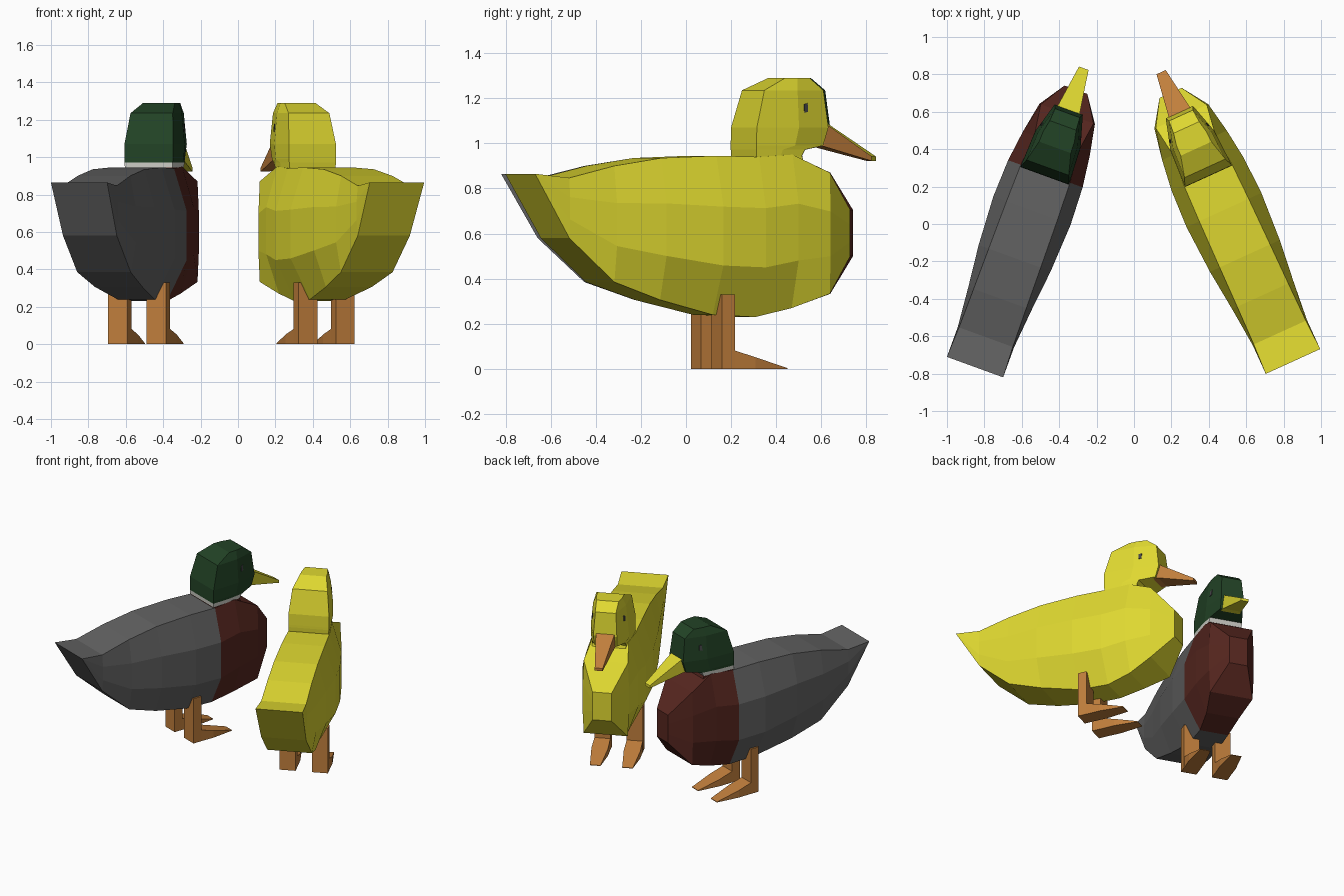
import bpy, bmesh, math

cube = bpy.data.objects.get("Cube")
if cube:
    bpy.data.objects.remove(cube)


def make_material(name, rgb):
    mat = bpy.data.materials.new(name)
    mat.use_nodes = True
    mat.diffuse_color = (*rgb, 1)
    mat.node_tree.nodes["Principled BSDF"].inputs["Base Color"].default_value = (*rgb, 1)
    return mat


YELLOW = make_material("yellow", (0.74, 0.69, 0.03))
GREY = make_material("grey", (0.125, 0.125, 0.125))
GREEN = make_material("dark green", (0.016, 0.056, 0.019))
BROWN = make_material("chestnut brown", (0.095, 0.02, 0.014))
WHITE = make_material("collar white", (0.65, 0.65, 0.6))
ORANGE = make_material("orange", (0.53, 0.21, 0.045))
EYE = make_material("eye grey", (0.06, 0.06, 0.065))


def loft(name, rings, mats, root, rule=None):
    """Skin a list of equal-length rings, cap both ends and merge doubles."""
    bm = bmesh.new()
    rows = [[bm.verts.new(p) for p in ring] for ring in rings]
    count = len(rows[0])
    for a, b in zip(rows, rows[1:]):
        for i in range(count):
            j = (i + 1) % count
            bm.faces.new((a[i], a[j], b[j], b[i]))
    bm.faces.new(rows[0])
    bm.faces.new(rows[-1])
    bmesh.ops.remove_doubles(bm, verts=bm.verts, dist=0.0005)
    bmesh.ops.recalc_face_normals(bm, faces=bm.faces)
    if rule:
        for f in bm.faces:
            f.material_index = rule(f.calc_center_median())
    mesh = bpy.data.meshes.new(name)
    bm.to_mesh(mesh)
    bm.free()
    for m in mats:
        mesh.materials.append(m)
    obj = bpy.data.objects.new(name, mesh)
    bpy.context.collection.objects.link(obj)
    obj.parent = root
    return obj


# Body stations: distance from tail, top z, bottom z, half widths top, middle, bottom
BODY = [
    (0.0, 0.865, 0.865, 0.16, 0.16, 0.16),
    (0.17, 0.847, 0.58, 0.153, 0.16, 0.153),
    (0.39, 0.90, 0.385, 0.15, 0.18, 0.152),
    (0.62, 0.935, 0.306, 0.148, 0.205, 0.135),
    (0.89, 0.945, 0.24, 0.145, 0.22, 0.105),
    (1.10, 0.94, 0.23, 0.14, 0.212, 0.10),
    (1.27, 0.95, 0.27, 0.125, 0.19, 0.115),
    (1.44, 0.87, 0.333, 0.15, 0.158, 0.15),
    (1.578, 0.705, 0.50, 0.065, 0.065, 0.065),
]


def body_ring(y, top, bottom, w_top, w_mid, w_low):
    upper = bottom + 0.68 * (top - bottom)
    lower = bottom + 0.31 * (top - bottom)
    side = [(w_top, top), (w_mid, upper), (w_mid, lower), (w_low, bottom)]
    return [(w, y, z) for w, z in side] + [(-w, y, z) for w, z in reversed(side)]


def head_ring(z, back, mid, front):
    """Six-sided level; each station is (distance from tail, half width)."""
    side = [back, mid, front]
    return [(w, y, z) for y, w in side] + [(-w, y, z) for y, w in reversed(side)]


NECK_TOP = head_ring(0.945, (1.09, 0.136), (1.21, 0.13), (1.32, 0.115))
COLLAR_TOP = head_ring(0.972, (1.088, 0.137), (1.22, 0.131), (1.335, 0.115))
NECK = [head_ring(0.80, (1.12, 0.12), (1.22, 0.12), (1.36, 0.11)), NECK_TOP]
HEAD = [
    COLLAR_TOP,
    head_ring(0.99, (1.088, 0.138), (1.28, 0.13), (1.44, 0.078)),
    head_ring(1.07, (1.09, 0.138), (1.30, 0.128), (1.465, 0.08)),
    head_ring(1.235, (1.135, 0.12), (1.30, 0.112), (1.445, 0.07)),
    head_ring(1.29, (1.25, 0.09), (1.31, 0.088), (1.375, 0.075)),
]


def box_ring(y, w, low, high, x=0.0):
    return [(x - w, y, low), (x + w, y, low), (x + w, y, high), (x - w, y, high)]


def eye_point(side, y, z, lift):
    """Point just off the cheek surface."""
    t = (z - 1.07) / 0.165
    mid = 0.128 - 0.016 * t
    front = 0.08 - 0.01 * t
    end = 1.465 - 0.02 * t
    return (side * (mid + (front - mid) * (y - 1.30) / (end - 1.30) + lift), y, z)


def build_duck(kind, place, turn, back, breast, collar, head, bill):
    root = bpy.data.objects.new(kind + "_duck", None)
    root.hide_render = True
    bpy.context.collection.objects.link(root)
    root.location = (*place, 0)
    root.rotation_euler.z = math.radians(turn)

    loft(kind + "_body", [body_ring(*s) for s in BODY], [back, breast], root,
         lambda c: int(c.y > 1.10))
    loft(kind + "_neck", NECK, [breast], root)
    loft(kind + "_collar", [NECK_TOP, COLLAR_TOP], [collar], root)
    loft(kind + "_head", HEAD, [head], root)

    # Bill tapers forward and down
    loft(kind + "_bill", [box_ring(1.42, 0.066, 0.985, 1.095),
                          box_ring(1.455, 0.064, 0.985, 1.09),
                          box_ring(1.70, 0.027, 0.922, 0.942)], [bill], root)

    for label, side in (("left", -1), ("right", 1)):
        # Eye plate
        corners = [(1.333, 1.135), (1.352, 1.14), (1.352, 1.178), (1.333, 1.173)]
        loft(f"{kind}_{label}_eye",
             [[eye_point(side, y, z, lift) for y, z in corners] for lift in (-0.004, 0.004)],
             [EYE], root)
        # Leg post and wedge foot
        x = side * 0.11
        loft(f"{kind}_{label}_leg", [box_ring(0.907, 0.055, 0, 0.33, x),
                                     box_ring(0.97, 0.055, 0, 0.33, x)], [ORANGE], root)
        loft(f"{kind}_{label}_foot", [box_ring(0.96, 0.054, 0, 0.085, x),
                                      box_ring(1.07, 0.056, 0, 0.052, x),
                                      box_ring(1.235, 0.036, 0, 0.004, x)], [ORANGE], root)


build_duck("drake", (-0.85, -0.765), -20, GREY, BROWN, WHITE, GREEN, YELLOW)
build_duck("yellow", (0.85, -0.735), 24.5, YELLOW, YELLOW, YELLOW, YELLOW, ORANGE)
